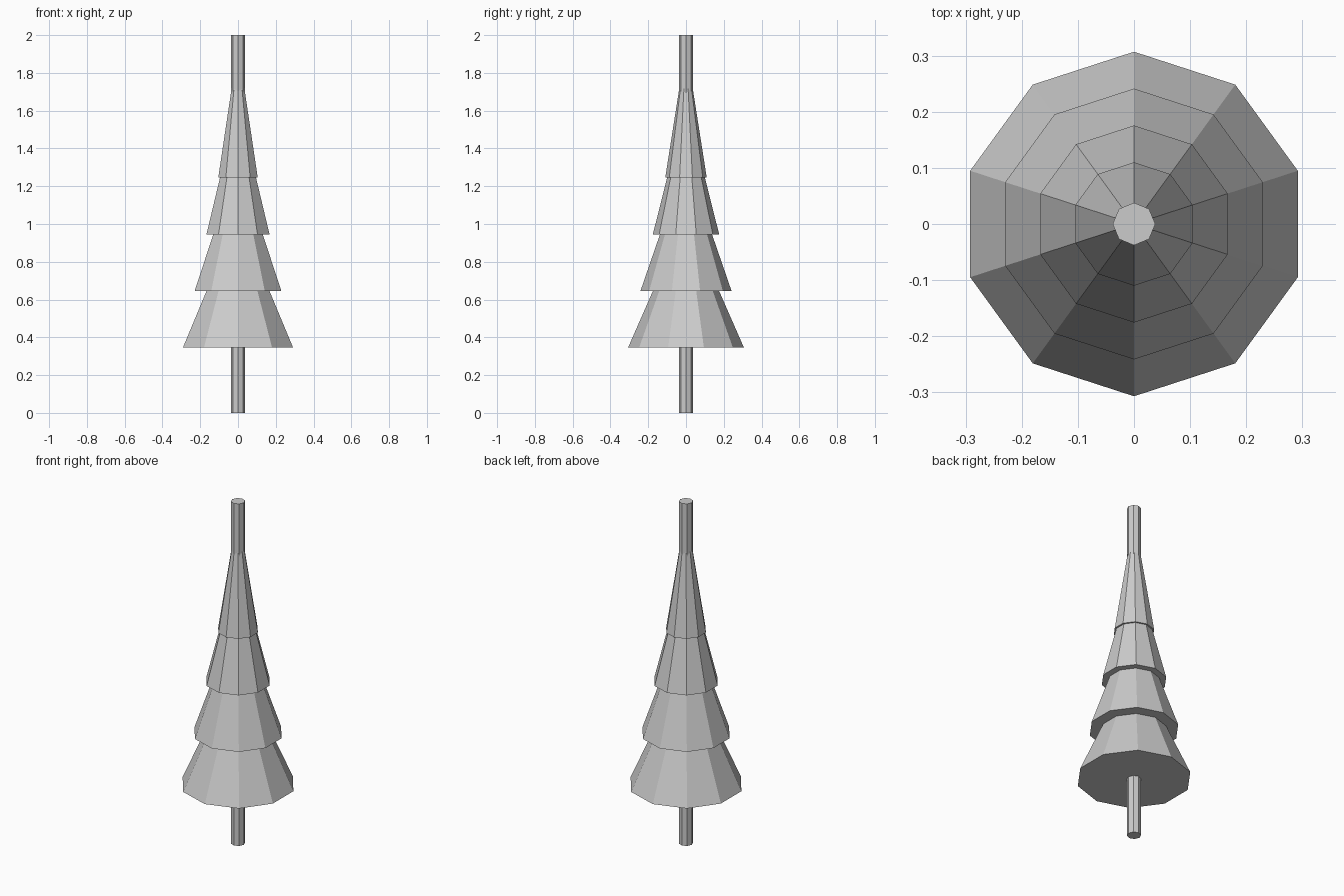
import bpy

cube = bpy.data.objects.get("Cube")
if cube:
    bpy.data.objects.remove(cube, do_unlink=True)

# Single light grey material
grey = bpy.data.materials.new("light_grey")
grey.use_nodes = True
colour = (0.6, 0.6, 0.6, 1)
grey.diffuse_color = colour
grey.node_tree.nodes["Principled BSDF"].inputs["Base Color"].default_value = colour


def add_cone(name, sides, base_radius, top_radius, base_z, height):
    """Flat-shaded capped cone standing on base_z, one corner towards +y."""
    bpy.ops.mesh.primitive_cone_add(
        vertices=sides, radius1=base_radius, radius2=top_radius,
        depth=height, location=(0, 0, base_z + height / 2))
    part = bpy.context.object
    part.name = name
    part.data.materials.append(grey)


# Trunk runs the whole height and pokes out of the top
add_cone("trunk", 8, 0.038, 0.038, 0, 2)

# Four overlapping tiers of foliage, shrinking upwards
for i, name in enumerate(("bottom", "lower", "upper", "top")):
    add_cone(name + "_foliage", 10, 0.307 - 0.0657 * i, 0, 0.345 + 0.3 * i, 0.7)
